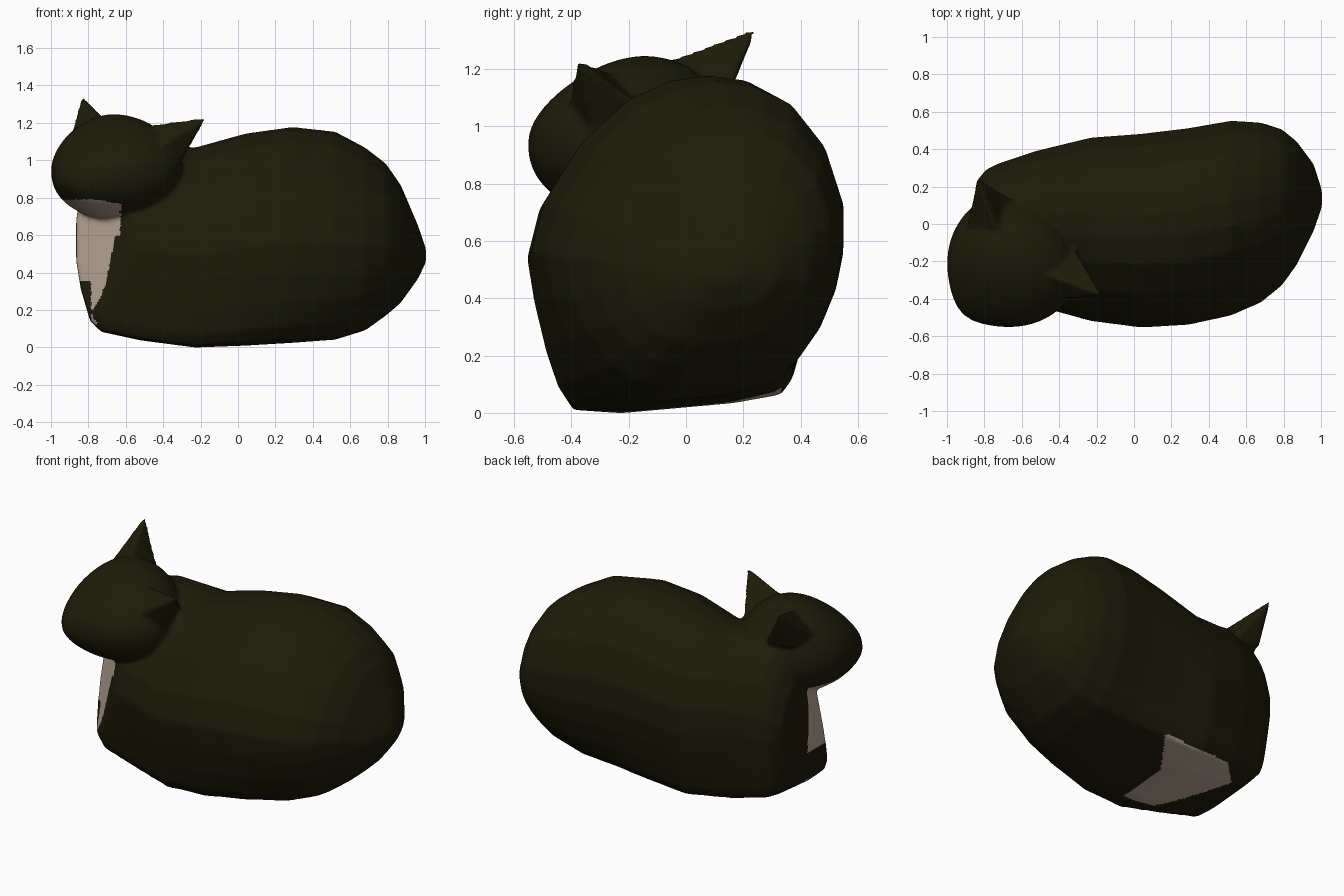
import bpy, bmesh, math
from mathutils import Vector, Matrix

if "Cube" in bpy.data.objects:
    bpy.data.objects.remove(bpy.data.objects["Cube"])


def material(name, rgb):
    m = bpy.data.materials.new(name)
    m.diffuse_color = (*rgb, 1)
    m.use_nodes = True
    m.node_tree.nodes["Principled BSDF"].inputs["Base Color"].default_value = m.diffuse_color
    return m


FUR = material("dark fur", (0.0125, 0.0115, 0.003))
PALE = material("pale fur", (0.46, 0.37, 0.29))


def make(bm, name):
    bmesh.ops.recalc_face_normals(bm, faces=bm.faces)
    me = bpy.data.meshes.new(name)
    bm.to_mesh(me)
    bm.free()
    ob = bpy.data.objects.new(name, me)
    bpy.context.collection.objects.link(ob)
    return ob


# Body: section lofted along x, flat-bottomed in front and rounder at the rump
upper = [(1.0, 0.47), (0.96, 0.62), (0.77, 0.80), (0.50, 0.93), (0.25, 0.985)]
flat = [(0.40, 0.0), (0.74, 0.015), (0.82, 0.07), (0.88, 0.18), (0.95, 0.33)]
rounded = [(0.22, 0.0), (0.48, 0.03), (0.67, 0.10), (0.84, 0.21), (0.95, 0.34)]


def section(t):
    low = [(a + (c - a) * t, b + (d - b) * t) for (a, b), (c, d) in zip(flat, rounded)]
    half = low + upper
    return [(0, 0)] + half + [(0, 1)] + [(-u, v) for u, v in reversed(half)]


# x, y min, y max, z min, z max
stations = [
    (-0.865, -0.20, 0.08, 0.45, 0.68),
    (-0.84, -0.32, 0.23, 0.30, 0.86),
    (-0.79, -0.37, 0.29, 0.13, 0.99),
    (-0.73, -0.40, 0.32, 0.075, 1.07),
    (-0.52, -0.44, 0.39, 0.03, 1.10),
    (-0.23, -0.52, 0.46, -0.005, 1.07),
    (0.04, -0.555, 0.48, 0.005, 1.145),
    (0.29, -0.54, 0.51, 0.015, 1.18),
    (0.52, -0.49, 0.55, 0.025, 1.155),
    (0.68, -0.42, 0.54, 0.07, 1.07),
    (0.79, -0.33, 0.505, 0.145, 0.985),
    (0.87, -0.22, 0.44, 0.21, 0.87),
    (0.96, -0.04, 0.32, 0.33, 0.66),
    (1.005, 0.09, 0.18, 0.42, 0.53),
]

bm = bmesh.new()
rings = []
for x, y0, y1, z0, z1 in stations:
    t = min(1, max(0, (x + 0.1) / 0.7))
    ring = []
    for u, v in section(t):
        y = (y0 + y1) / 2 + u * (y1 - y0) / 2
        z = z0 + v * (z1 - z0)
        z += 0.09 * max(0, y + 0.28) * max(0, 1 - 2 * v)      # underside tilts
        y += 0.18 * max(0, v - 0.5) * (y1 - y0)               # back leans over
        ring.append(bm.verts.new((x, y, z)))
    rings.append(ring)
n = len(rings[0])
for a, b in zip(rings, rings[1:]):
    for i in range(n):
        bm.faces.new((a[i], a[(i + 1) % n], b[(i + 1) % n], b[i]))
for ring in (rings[0], rings[-1]):
    bmesh.ops.poke(bm, faces=[bm.faces.new(ring)])
bmesh.ops.subdivide_edges(bm, edges=bm.edges[:], cuts=4, use_grid_fill=True)

# Chest: flattened across the front corner below the chin
for v in bm.verts:
    push = (-1.15 + 0.26 * min(v.co.z, 0.75) - v.co.x - v.co.y) / 2
    if push > 0:
        v.co.x += push
        v.co.y += push
body = make(bm, "body")

# Head: ellipsoid with sloping forehead, tilt and muzzle, turned to the corner
bm = bmesh.new()
bmesh.ops.create_uvsphere(bm, u_segments=40, v_segments=28, radius=1)
for v in bm.verts:
    x, y, z = v.co
    front = max(0, -y)
    if z > 0:
        z *= (1 - 0.30 * front ** 1.5) * (1 - 0.14 * x)
    else:
        z = -abs(z) ** 0.9 * 0.92
    y = y * 0.8 if y > 0 else y
    y -= 0.14 * front * math.exp(-(x / 0.5) ** 2 - ((z + 0.35) / 0.5) ** 2)
    v.co = (x, y, z)
bm.transform(Matrix.Translation((-0.63, -0.18, 0.95)) @
             Matrix.Rotation(math.radians(-43), 4, 'Z') @
             Matrix.Diagonal((0.36, 0.375, 0.295, 1)))
parts = [body, make(bm, "head")]


# Ears: pointed pyramids hulled from a four-point base and a tip
def ear(name, tip, base):
    b = bmesh.new()
    for p in [tip] + base:
        b.verts.new(p)
    bmesh.ops.convex_hull(b, input=b.verts[:])
    parts.append(make(b, name))


ear("right_ear", (-0.835, 0.25, 1.35),
    [(-0.72, -0.06, 1.235), (-0.90, -0.04, 1.12), (-0.84, 0.13, 1.08), (-0.66, 0.14, 1.08)])
ear("left_ear", (-0.165, -0.38, 1.235),
    [(-0.55, -0.24, 1.18), (-0.48, -0.42, 1.04), (-0.31, -0.33, 0.98), (-0.32, -0.12, 1.04)])

# Fuse the parts into one soft skin
bpy.ops.object.select_all(action='DESELECT')
for p in parts:
    p.select_set(True)
bpy.context.view_layer.objects.active = body
bpy.ops.object.join()
cat = bpy.context.view_layer.objects.active
cat.name = "cat_body"
remesh = cat.modifiers.new("fuse", 'REMESH')
remesh.mode = 'VOXEL'
remesh.voxel_size = 0.014
soften = cat.modifiers.new("soften", 'SMOOTH')
soften.factor = 0.5
soften.iterations = 5
for m in ("fuse", "soften"):
    bpy.ops.object.modifier_apply(modifier=m)


# Pale belly, bib and chin
def pale(c, nrm):
    belly = (nrm.z < -0.7 and c.z < 0.15 and -0.27 < c.y < 0.46 and c.y - c.x < 0.76
             and -0.39 - 0.63 * (c.y + 0.25) < c.x < -0.15 + 0.7 * max(0, c.y - 0.06))
    bib = (c.x < -0.775 + 0.2 * c.z and c.x + c.y < -0.87 and 0.12 < c.z < 0.74
           and nrm.x - nrm.y < 0.1)
    paw = c.z < 0.36 and c.x < -0.785
    chin = (0.6 < c.z < 0.79 - 0.2 * max(0, c.x + 0.75) and c.x < -0.63
            and c.x + c.y < -0.87 and (nrm.x - nrm.y < 0.3 or nrm.z < -0.6))
    return belly or chin or (bib and not paw)


me = cat.data
me.materials.clear()
me.materials.append(FUR)
me.materials.append(PALE)
low = min(v.co.z for v in me.vertices)
for v in me.vertices:
    v.co.z -= low
for f in me.polygons:
    f.material_index = int(pale(f.center, f.normal))
bpy.ops.object.shade_smooth_by_angle(angle=math.radians(60))
